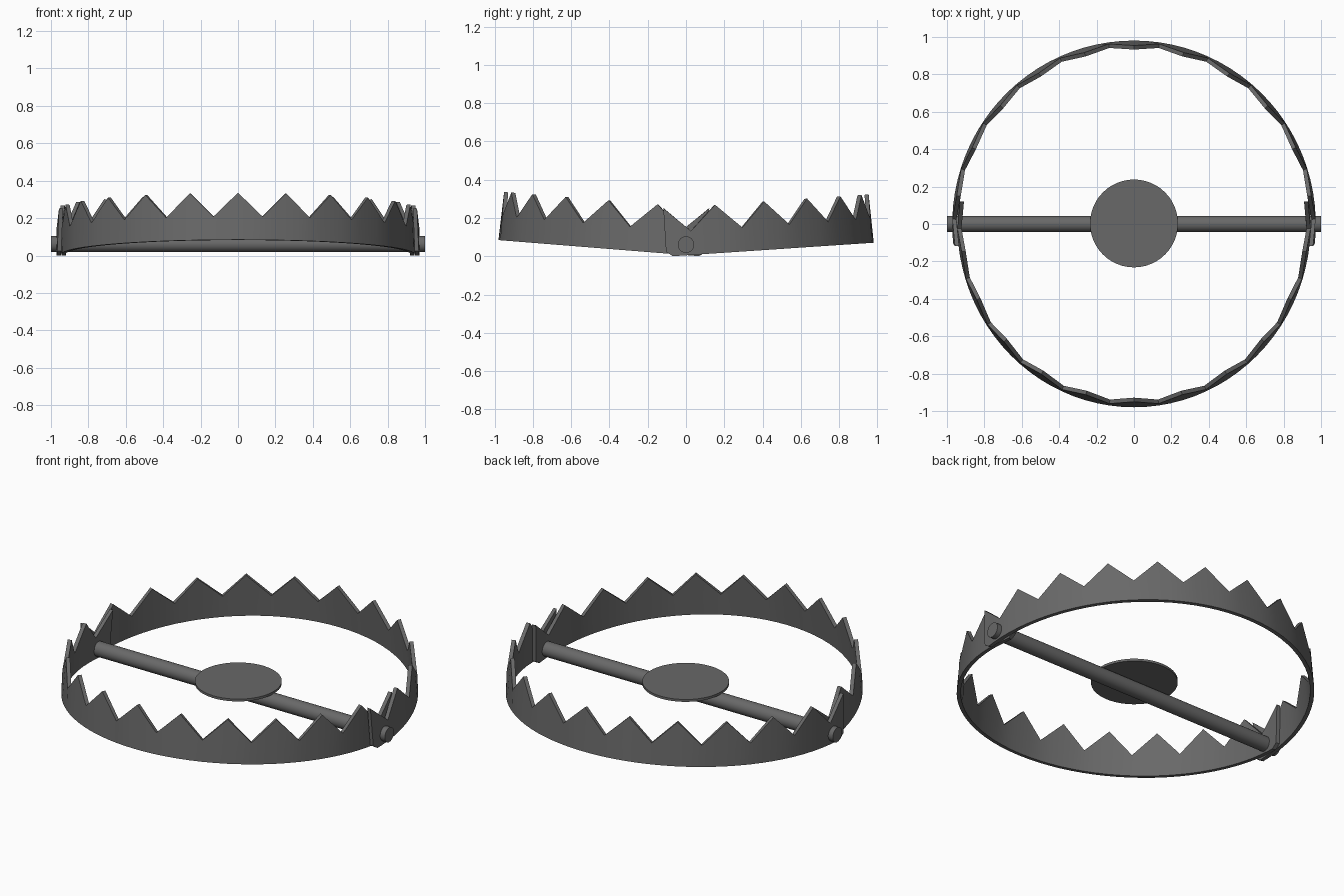
import bpy, bmesh, math
from mathutils import Vector, Matrix

if "Cube" in bpy.data.objects:
    bpy.data.objects.remove(bpy.data.objects["Cube"])

HALF = math.radians(8)           # half a tooth
TOOTH, VALLEY = 0.253, 0.125     # heights above the band's lower edge

steel = bpy.data.materials.new("dark_steel")
steel.diffuse_color = (0.14, 0.14, 0.14, 1)
steel.use_nodes = True
steel.node_tree.nodes["Principled BSDF"].inputs["Base Color"].default_value = steel.diffuse_color


def on_ellipse(k, a, b):
    return Vector((a * math.sin(k * HALF), b * math.cos(k * HALF)))


def on_chord(k, a, b):
    """Tooth edge: straight between neighbouring valleys (odd k)."""
    k0 = math.floor((k - 1) / 2) * 2 + 1
    return on_ellipse(k0, a, b).lerp(on_ellipse(k0 + 2, a, b), (k - k0) / 2)


def finish(ob, name):
    ob.name = name
    ob.data.materials.append(steel)
    bpy.context.view_layer.objects.active = ob
    ob.select_set(True)
    bpy.ops.object.shade_smooth_by_angle(angle=math.radians(30))
    ob.select_set(False)


def make_jaw(name, a, side, slope, z0, b=0.983, thick=0.022):
    stations = [-12, -11.75] + [i / 2 for i in range(-23, 24)] + [11.75, 12]
    bm = bmesh.new()
    rows = []
    for k in stations:
        tip = 1 - abs((k + 1) % 2 - 1)         # 1 at tooth tip, 0 at valley
        top = VALLEY + (TOOTH - VALLEY) * tip
        low = 0.025 if abs(k) == 12 else 0.0   # clipped lower corner at the ends
        a2, b2 = a - thick, b - thick
        rows.append([bm.verts.new((p.x, p.y, h)) for p, h in (
            (on_ellipse(k, a, b), low), (on_chord(k, a, b), top),
            (on_chord(k, a2, b2), top), (on_ellipse(k, a2, b2), low))])
    for r, s in zip(rows, rows[1:]):
        for j in range(4):
            n = (j + 1) % 4
            bm.faces.new((r[j], r[n], s[n], s[j]))
    bm.faces.new(rows[0])
    bm.faces.new(rows[-1])
    # tilt open, then turn to its side
    bm.transform(Matrix.Translation((0, 0, z0)) @
                 Matrix.Rotation(0 if side > 0 else math.pi, 4, 'Z') @
                 Matrix.Rotation(math.atan(slope), 4, 'X'))
    bmesh.ops.recalc_face_normals(bm, faces=bm.faces)
    me = bpy.data.meshes.new(name)
    bm.to_mesh(me)
    bm.free()
    ob = bpy.data.objects.new(name, me)
    bpy.context.collection.objects.link(ob)
    finish(ob, name)


def cylinder(name, r, depth, loc, rot=(0, 0, 0), sides=32):
    bpy.ops.mesh.primitive_cylinder_add(vertices=sides, radius=r, depth=depth,
                                        location=loc, rotation=rot)
    finish(bpy.context.object, name)


# toothed jaws: the rear one overlaps outside the front one at the hinges
make_jaw("rear_jaw", 0.972, 1, 0.067, 0.005)
make_jaw("front_jaw", 0.945, -1, 0.080, 0.006)

# hinge rod and trigger plate
cylinder("hinge_rod", 0.043, 2.0, (0, 0, 0.061), (0, math.pi / 2, 0))
cylinder("trigger_plate", 0.235, 0.014, (0, 0.003, 0.108), sides=48)
